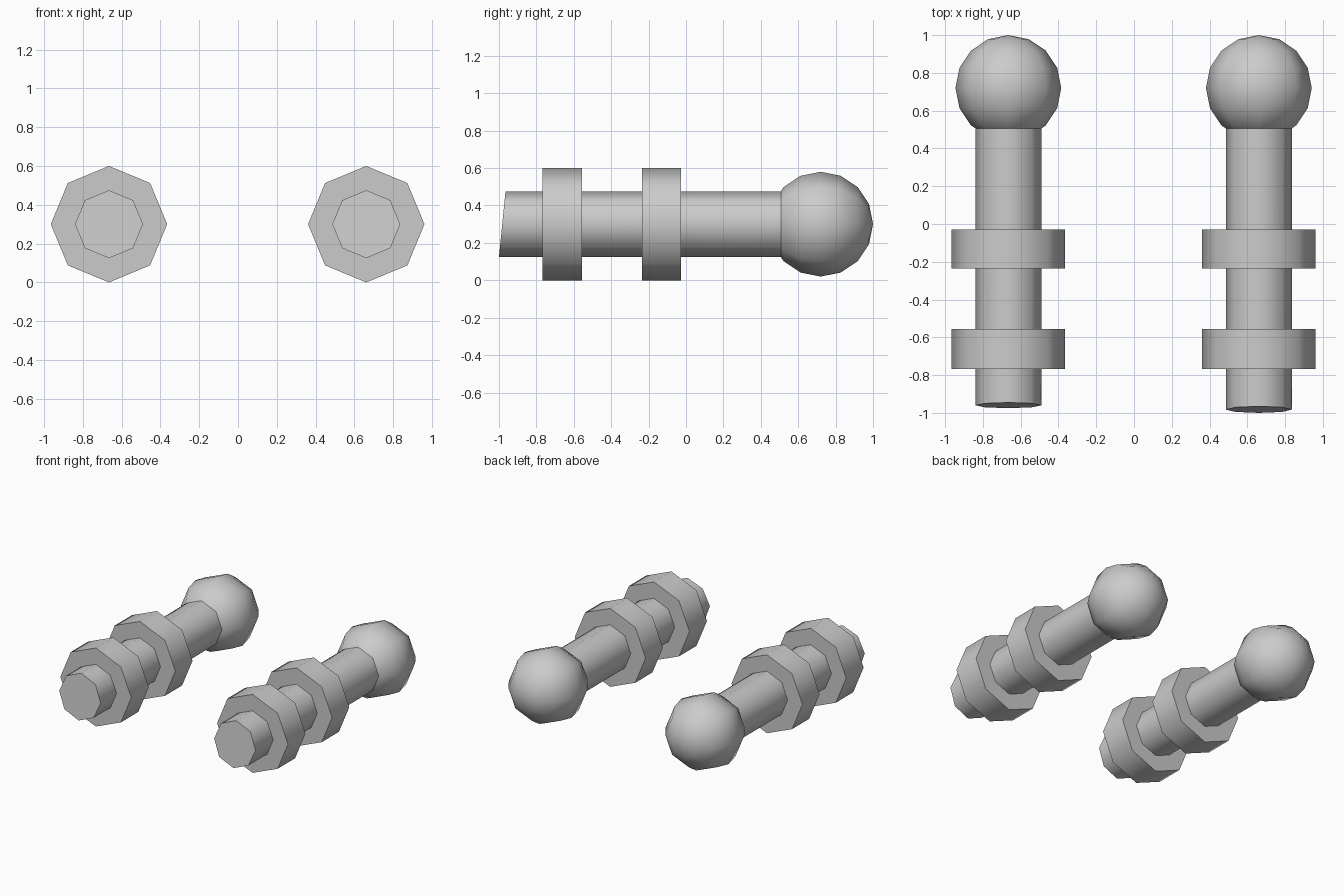
import bpy
import math

if "Cube" in bpy.data.objects:
    bpy.data.objects.remove(bpy.data.objects["Cube"])

grey = bpy.data.materials.new("light_grey")
grey.diffuse_color = (0.6, 0.6, 0.6, 1)
grey.use_nodes = True
grey.node_tree.nodes["Principled BSDF"].inputs["Base Color"].default_value = grey.diffuse_color

AXIS_Z = 0.30          # height of the long axis
TO_Y = (math.radians(-90), 0, 0)   # turns a part's z axis to +y


def finish(name):
    """Name, colour and shade the part just added."""
    obj = bpy.context.object
    obj.name = name
    bpy.ops.object.transform_apply(location=True, rotation=True, scale=True)
    obj.data.materials.append(grey)
    bpy.ops.object.shade_smooth_by_angle(angle=math.radians(50))
    return obj


def octagon_bar(name, x, radius, y0, y1):
    """Eight-sided bar along y with corners at top, bottom and sides."""
    bpy.ops.mesh.primitive_cylinder_add(
        vertices=8, radius=radius, depth=y1 - y0,
        location=(x, (y0 + y1) / 2, AXIS_Z), rotation=TO_Y)
    return finish(name)


# Two matching rods; the right one reaches slightly further forward
for side, x, top_y, bottom_y in (("left", -0.665, -0.945, -0.975),
                                 ("right", 0.661, -0.965, -1.0)):
    # Shaft with a slanted front end
    shaft = octagon_bar(side + "_shaft", x, 0.175, -1.0, 0.55)
    for v in shaft.data.vertices:
        if v.co.y < -0.5:
            t = (v.co.z - AXIS_Z + 0.175) / 0.35
            v.co.y = bottom_y + t * (top_y - bottom_y)

    # Two thick collars
    octagon_bar(side + "_front_collar", x, 0.30, -0.768, -0.557)
    octagon_bar(side + "_middle_collar", x, 0.30, -0.236, -0.028)

    # Ball at the back end
    bpy.ops.mesh.primitive_uv_sphere_add(
        segments=8, ring_count=8, radius=0.28,
        location=(x, 0.72, AXIS_Z), rotation=TO_Y)
    finish(side + "_ball")
